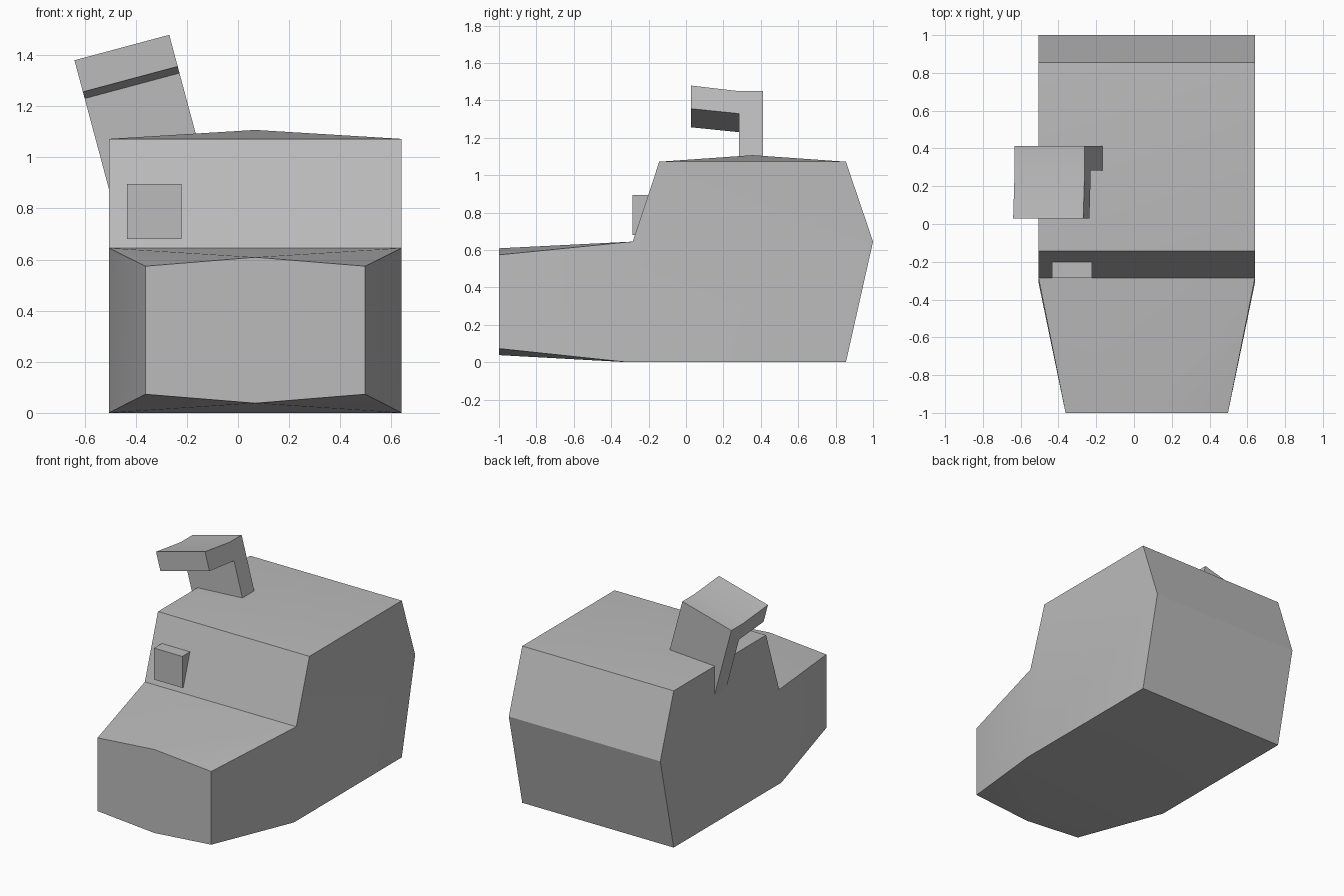
import bpy, bmesh, math
from mathutils import Matrix

if "Cube" in bpy.data.objects:
    bpy.data.objects.remove(bpy.data.objects["Cube"])

grey = bpy.data.materials.new("plain grey")
grey.diffuse_color = (0.5, 0.5, 0.5, 1)
grey.use_nodes = True
grey.node_tree.nodes["Principled BSDF"].inputs["Base Color"].default_value = grey.diffuse_color


def finish(bm, name):
    bmesh.ops.recalc_face_normals(bm, faces=bm.faces)
    mesh = bpy.data.meshes.new(name)
    bm.to_mesh(mesh)
    bm.free()
    ob = bpy.data.objects.new(name, mesh)
    bpy.context.collection.objects.link(ob)
    mesh.materials.append(grey)
    bpy.ops.object.select_all(action='DESELECT')
    ob.select_set(True)
    bpy.context.view_layer.objects.active = ob
    bpy.ops.object.shade_smooth_by_angle(angle=math.radians(30))
    return ob


def extrude_profile(profile, x0, x1, name):
    """Extrude a (y, z) outline along x."""
    bm = bmesh.new()
    face = bm.faces.new([bm.verts.new((x0, y, z)) for y, z in profile])
    new = bmesh.ops.extrude_face_region(bm, geom=[face])["geom"]
    bmesh.ops.translate(bm, vec=(x1 - x0, 0, 0),
                        verts=[g for g in new if isinstance(g, bmesh.types.BMVert)])
    return finish(bm, name)


# body: side outline joined left to right, with the nose narrowed and bowed
MID, HALF, NOSE = 0.0675, 0.573, 0.43
outline = [(-1, 0.073), (-1, 0.574), (-0.285, 0.645), (-0.143, 1.072),
           (0.855, 1.072), (1, 0.645), (0.855, 0), (-0.31, 0)]
bm = bmesh.new()
left, right = [[bm.verts.new((MID + s * (NOSE if y == -1 else HALF), y, z))
                for y, z in outline] for s in (-1, 1)]
low = bm.verts.new((MID, -1, 0.038))
high = bm.verts.new((MID, -1, 0.609))
peak = bm.verts.new((MID, 0.357, 1.107))
for side in (left, right):
    bm.faces.new((side[0], side[1], side[2], side[7]))
    bm.faces.new(side[2:])
# front wall, rear panels and floor
for i in (2, 4, 5, 6):
    bm.faces.new((left[i], left[i + 1], right[i + 1], right[i]))
# nose, hood and chin
bm.faces.new((left[0], low, right[0], right[1], high, left[1]))
bm.faces.new((left[1], high, left[2]))
bm.faces.new((high, right[1], right[2]))
bm.faces.new((high, right[2], left[2]))
bm.faces.new((left[0], low, left[7]))
bm.faces.new((low, right[0], right[7]))
bm.faces.new((low, right[7], left[7]))
# shallow peaked roof
ring = [left[3], left[4], right[4], right[3]]
for i in range(4):
    bm.faces.new((ring[i], ring[(i + 1) % 4], peak))
finish(bm, "body")

# small block on the front wall
extrude_profile([(-0.285, 0.68), (-0.285, 0.895), (-0.10, 0.895), (-0.10, 0.68)],
                -0.435, -0.222, "front_block")

# hooked post leaning outward, outline measured from its top right corner
post = extrude_profile([(0.028, 0), (0.284, -0.031), (0.412, -0.031), (0.412, -0.72),
                        (0.284, -0.72), (0.284, -0.155), (0.028, -0.128)],
                       -0.384, 0, "hooked_post")
post.data.transform(Matrix.Translation((-0.269, 0, 1.479))
                    @ Matrix.Rotation(math.radians(-15), 4, 'Y'))
